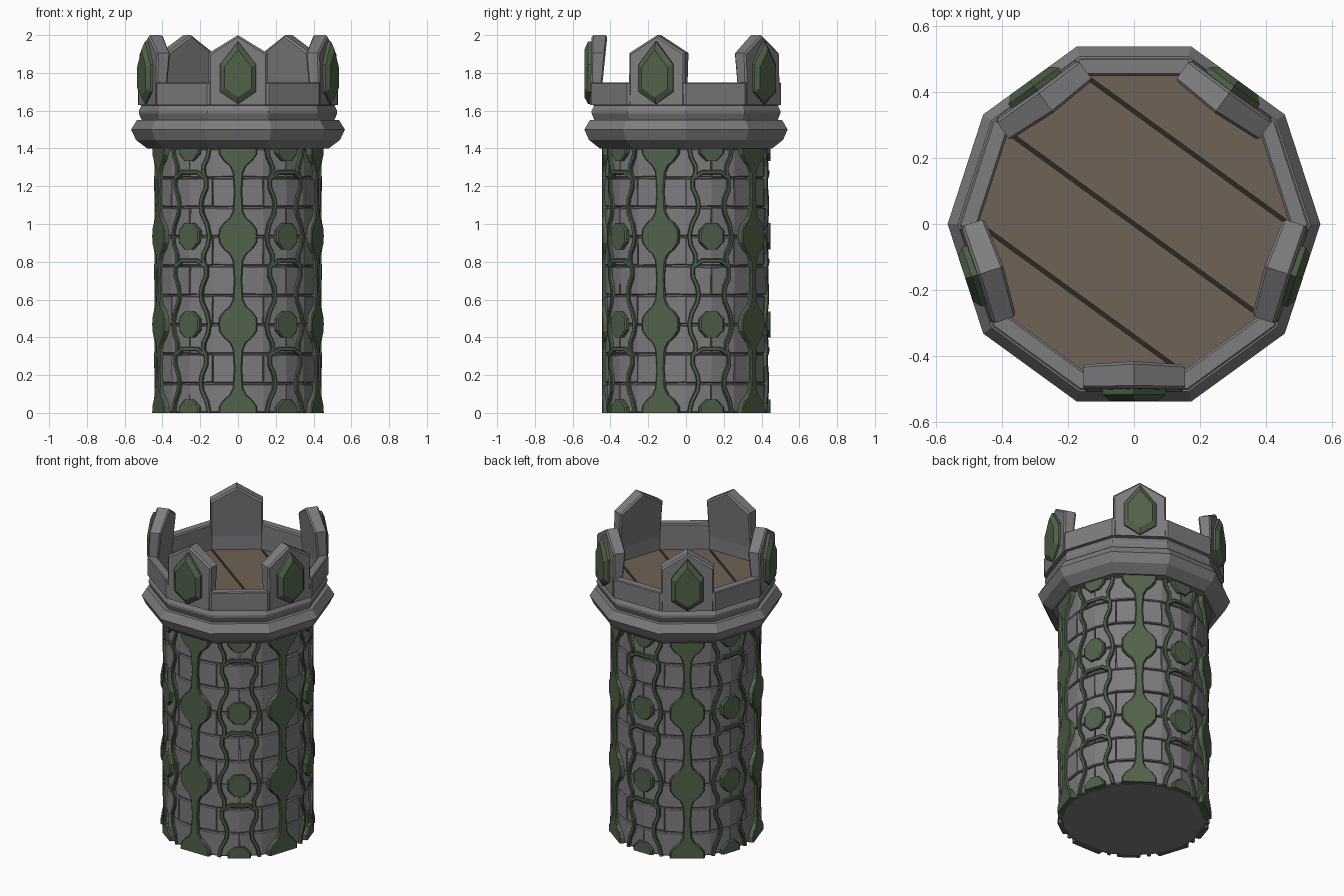
import bpy, bmesh, math, random
from mathutils import Vector

if "Cube" in bpy.data.objects:
    bpy.data.objects.remove(bpy.data.objects["Cube"])

random.seed(4)
PERIOD, SHAFT_TOP = 0.468, 1.41
MERLON_SIDES = [math.radians(d) for d in (-90, -18, 54, 126, 198)]
PLAIN_SIDES = [math.radians(d) for d in (-54, 18, 90, 162, 234)]


def material(name, rgb):
    m = bpy.data.materials.new(name)
    m.diffuse_color = (*rgb, 1)
    m.use_nodes = True
    m.node_tree.nodes["Principled BSDF"].inputs["Base Color"].default_value = m.diffuse_color
    return m


STONE = material("grey stone", (0.205, 0.205, 0.212))
GREEN = material("moss green", (0.083, 0.122, 0.07))
WOOD = material("brown wood", (0.16, 0.122, 0.09))
DARK = material("dark gap", (0.025, 0.02, 0.015))


def finish(bm, name, mat):
    bmesh.ops.recalc_face_normals(bm, faces=bm.faces)
    me = bpy.data.meshes.new(name)
    bm.to_mesh(me)
    bm.free()
    me.materials.append(mat)
    ob = bpy.data.objects.new(name, me)
    bpy.context.collection.objects.link(ob)
    return ob


def flat(a, s, r, z):
    """Point on the plane facing angle a: s sideways, r outwards."""
    c, n = math.cos(a), math.sin(a)
    return Vector((c * r - n * s, n * r + c * s, z))


def curved(a, s, r, z):
    """Point wrapped round the shaft: s is arc length at radius 0.43."""
    return flat(a + s / 0.43, 0, r, z)


def loft(bm, loops, caps=True):
    rings = [[bm.verts.new(p) for p in loop] for loop in loops]
    n = len(rings[0])
    for p, q in zip(rings, rings[1:]):
        for i in range(n):
            j = (i + 1) % n
            bm.faces.new((p[i], p[j], q[j], q[i]))
    if caps:
        bm.faces.new(rings[0])
        bm.faces.new(rings[-1])


def ribbon(bm, a, path, widths, r0, r1, wrap=curved, edge=0.006):
    """Raised, chamfered band following a path of (s, z) points."""
    loops = []
    for i, (s, z) in enumerate(path):
        p, q = path[max(i - 1, 0)], path[min(i + 1, len(path) - 1)]
        t = Vector((q[0] - p[0], q[1] - p[1])).normalized()
        nx, nz = -t.y, t.x
        w = widths[i]
        e = max(w - edge, w * 0.5)
        loops.append([wrap(a, s + nx * k, r, min(max(z + nz * k, 0), SHAFT_TOP))
                      for k, r in ((-w, r0), (-w, r1 - edge), (-e, r1),
                                   (e, r1), (w, r1 - edge), (w, r0))])
    loft(bm, loops)


def lookup(table, d):
    for (d0, w0), (d1, w1) in zip(table, table[1:]):
        if d <= d1 + 1e-6:
            return w0 + (w1 - w0) * (d - d0) / (d1 - d0)
    return table[-1][1]


# shaft core
bm = bmesh.new()
loft(bm, [[flat(math.radians(18 * i), 0, 0.419, z) for i in range(20)] for z in (0, 1.5)])
finish(bm, "shaft_core", STONE)

# staggered stone blocks, nine rows
bm = bmesh.new()
row = 1.4 / 9
for k in range(9):
    for i in range(10):
        a = math.radians(36 * i + 18 * (k % 2))
        h = 0.43 * math.radians(18) - 0.003
        z = (k + 0.5) * row
        tilt = random.uniform(-0.002, 0.002)
        ribbon(bm, a, [(-h, z - tilt), (0, z), (h, z + tilt)], [row / 2 - 0.003] * 3,
               0.40, 0.434 + random.uniform(-0.004, 0.003), edge=0.005)
finish(bm, "shaft_blocks", STONE)

# green bands with medallions below each merlon
BAND = [(0, 0.103), (0.035, 0.1), (0.07, 0.075), (0.095, 0.045), (0.13, 0.028), (0.234, 0.021)]
zs = {0.0, 1.4}
for k in range(4):
    for d, _ in BAND:
        zs |= {round(z, 4) for z in (k * PERIOD + d, k * PERIOD - d) if 0 <= z <= 1.4}
zs = sorted(zs)
bw = [lookup(BAND, abs(z - round(z / PERIOD) * PERIOD)) for z in zs]
bm = bmesh.new()
for a in MERLON_SIDES:
    ribbon(bm, a, [(0, z) for z in zs], bw, 0.40, 0.446, flat)
finish(bm, "medallion_bands", GREEN)

# round studs, wavy lines and arches on the sides between
STUD = [(0, 0.068), (0.03, 0.068), (0.07, 0.03)]
WAVE = [(0, 0.118), (0.06, 0.105), (0.12, 0.076), (0.16, 0.07), (0.2, 0.076), (0.255, 0.1),
        (0.3, 0.1), (0.335, 0.085), (0.37, 0.086), (0.42, 0.11), (PERIOD, 0.118)]
studs, waves = bmesh.new(), bmesh.new()
for a in PLAIN_SIDES:
    for k in range(4):
        c = k * PERIOD
        sz = sorted({min(max(c + d, 0), 1.4) for d in (-0.07, -0.03, 0.03, 0.07)})
        ribbon(studs, a, [(0, z) for z in sz], [lookup(STUD, abs(z - c)) for z in sz],
               0.40, 0.447, flat, 0.008)
    for side in (-1, 1):
        path = [(side * w, k * PERIOD + d) for k in range(3) for d, w in WAVE[:-1]]
        path.append((side * 0.118, 1.404))
        ribbon(waves, a, path, [0.011] * len(path), 0.40, 0.445, edge=0.004)
    for k in range(3):
        z = k * PERIOD + 0.335
        ribbon(waves, a, [(-0.09, z - 0.025), (-0.05, z + 0.003), (0.05, z + 0.003),
                          (0.09, z - 0.025)], [0.011] * 4, 0.40, 0.445, edge=0.004)
finish(studs, "round_studs", GREEN)
finish(waves, "wavy_lines", GREEN)

# ten-sided cornice and parapet
PROFILE = [(0.40, 1.40), (0.48, 1.40), (0.54, 1.445), (0.566, 1.50), (0.535, 1.55),
           (0.51, 1.55), (0.525, 1.585), (0.525, 1.60), (0.51, 1.628), (0.53, 1.63),
           (0.53, 1.745), (0.525, 1.75), (0.48, 1.75), (0.473, 1.742), (0.473, 1.56),
           (0.40, 1.56)]
bm = bmesh.new()
PROFILE.append(PROFILE[0])
loft(bm, [[flat(math.radians(36 * i), 0, r, z) for i in range(10)] for r, z in PROFILE], False)
bmesh.ops.remove_doubles(bm, verts=bm.verts, dist=1e-5)
finish(bm, "cornice_and_parapet", STONE)

# pointed merlons, leaning slightly inwards, each with a green gem
HOUSE = [(-0.155, 1.63), (0.155, 1.63), (0.155, 1.905), (0, 2.0), (-0.155, 1.905)]
GEM = [(0, 1.635), (0.095, 1.70), (0.095, 1.845), (0, 1.967), (-0.095, 1.845), (-0.095, 1.70)]
merlons, gems = bmesh.new(), bmesh.new()
for a in MERLON_SIDES:
    loops = []
    for r, f in ((0.508, 0.94), (0.499, 1), (0.462, 1), (0.454, 0.94)):
        loops.append([])
        for s, z in HOUSE:
            lean = 0.03 * (z - 1.63) / 0.3 if r < 0.48 else 0.007 * (z - 1.63) / 0.3
            loops[-1].append(flat(a, s * f, r - lean, 1.63 + (z - 1.63) * (f + 1) / 2))
    loft(merlons, loops)
    loft(gems, [[flat(a, s * f, r, 1.785 + (z - 1.785) * f) for s, z in GEM]
                for r, f in ((0.485, 1), (0.518, 1), (0.538, 0.76))])
finish(merlons, "merlons", STONE)
finish(gems, "merlon_gems", GREEN)

# plank floor over a dark base
normal = Vector((math.sin(math.radians(36)), math.cos(math.radians(36)), 0))


def floor_face(bm, z):
    bm.faces.new([bm.verts.new(flat(math.radians(36 * i), 0, 0.474, z)) for i in range(10)])


bm = bmesh.new()
floor_face(bm, 1.578)
finish(bm, "floor_base", DARK)
for k in range(4):
    bm = bmesh.new()
    floor_face(bm, 1.585)
    for off, sign in (((k - 2) * 0.277 + 0.006, 1), ((k - 1) * 0.277 - 0.006, -1)):
        bmesh.ops.bisect_plane(bm, geom=bm.verts[:] + bm.edges[:] + bm.faces[:],
                               plane_co=normal * off, plane_no=normal * sign, clear_inner=True)
    ob = finish(bm, "floor_plank", WOOD)
    if ob.data.polygons[0].normal.z < 0:
        ob.data.flip_normals()
